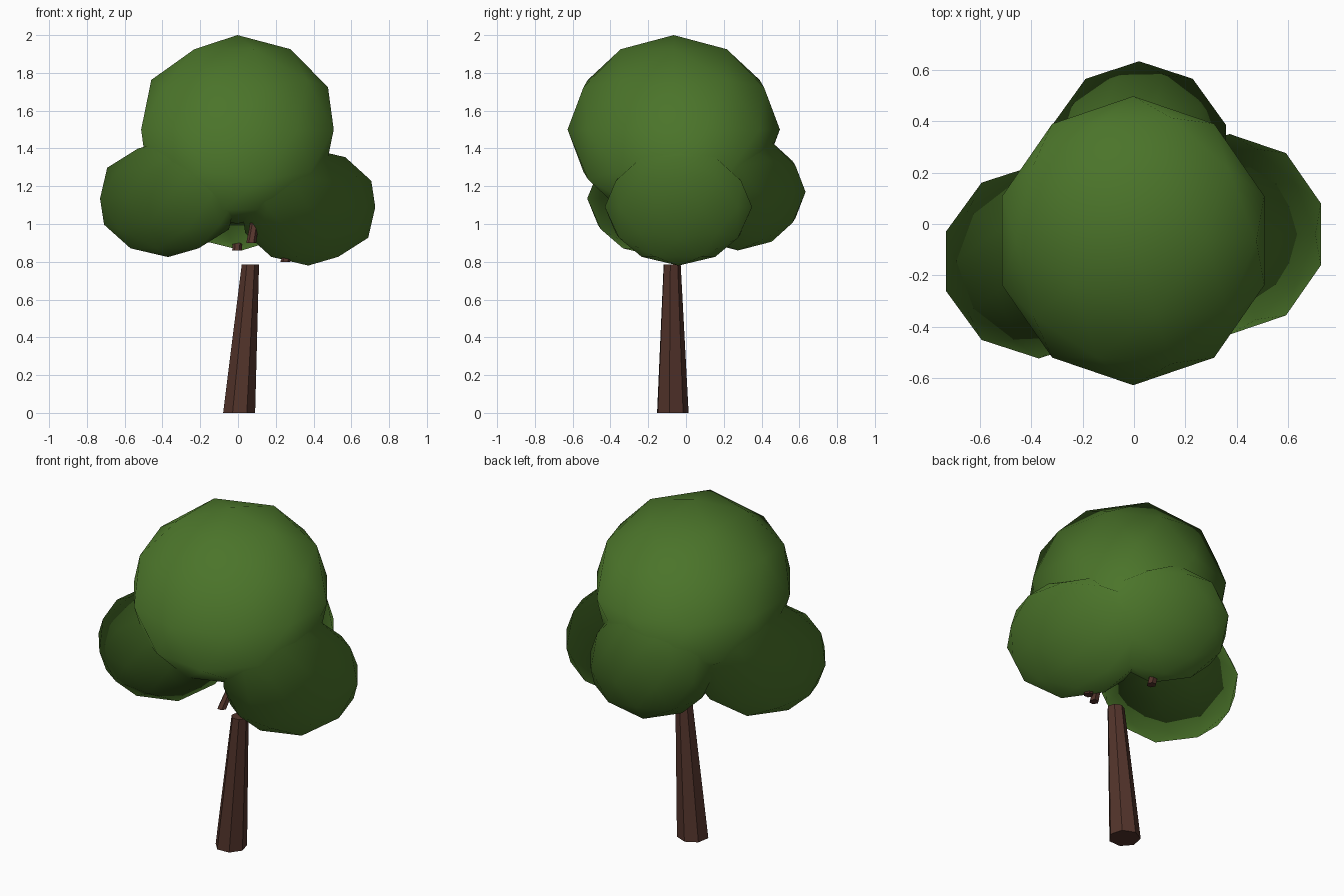
import bpy, bmesh, math
from mathutils import Vector, Matrix

if "Cube" in bpy.data.objects:
    bpy.data.objects.remove(bpy.data.objects["Cube"])


def material(name, rgb):
    m = bpy.data.materials.new(name)
    m.diffuse_color = (*rgb, 1)
    m.use_nodes = True
    m.node_tree.nodes["Principled BSDF"].inputs["Base Color"].default_value = m.diffuse_color
    return m


bark = material("brown bark", (0.085, 0.034, 0.024))
green = material("leaf green", (0.07, 0.175, 0.023))
CROWN = Vector((0, 0, 1.3))   # foliage normals fan out from here


def finish(name, bm, mat):
    me = bpy.data.meshes.new(name)
    bm.to_mesh(me)
    bm.free()
    me.materials.append(mat)
    ob = bpy.data.objects.new(name, me)
    bpy.context.collection.objects.link(ob)
    return ob


def limb(name, a, b, ra, rb, sides, turn=0.0):
    """Tapered flat-sided limb from a to b, with ends cut level."""
    bm = bmesh.new()
    rings = []
    for c, r in ((a, ra), (b, rb)):
        rings.append([bm.verts.new((c[0] + r * math.cos(turn + i * math.tau / sides),
                                    c[1] + r * math.sin(turn + i * math.tau / sides),
                                    c[2])) for i in range(sides)])
    lo, hi = rings
    for i in range(sides):
        j = (i + 1) % sides
        bm.faces.new((lo[i], lo[j], hi[j], hi[i]))
    bm.faces.new(lo[::-1])
    bm.faces.new(hi)
    return finish(name, bm, bark)


def foliage(name, centre, radii):
    """Low-poly leaf ball, smoothly shaded as part of one round crown."""
    bm = bmesh.new()
    bmesh.ops.create_icosphere(bm, subdivisions=2, radius=1,
                               matrix=Matrix.Translation(centre) @ Matrix.Diagonal((*radii, 1)))
    for f in bm.faces:
        f.smooth = True
    ob = finish(name, bm, green)
    me = ob.data
    me.normals_split_custom_set_from_vertices(
        [tuple((v.co - CROWN).normalized()) for v in me.vertices])
    return ob


# trunk, leaning slightly to the right
limb("trunk", (0.005, -0.073, 0), (0.065, -0.075, 0.785), 0.087, 0.047, 7, math.radians(-10))

# short branches under the leaves
limb("front_branch", (0.07, -0.25, 0.90), (0.12, -0.08, 1.20), 0.026, 0.018, 6)
limb("back_branch", (-0.005, 0.14, 0.86), (0.01, 0.25, 1.10), 0.026, 0.018, 6)
limb("right_branch", (0.25, -0.08, 0.80), (0.34, -0.05, 1.05), 0.026, 0.018, 6)

# leaf balls
foliage("top_foliage", (-0.003, -0.065, 1.50), (0.536, 0.562, 0.50))
foliage("left_foliage", (-0.37, -0.145, 1.135), (0.379, 0.378, 0.31))
foliage("right_foliage", (0.372, -0.04, 1.09), (0.373, 0.39, 0.31))
foliage("back_foliage", (0.02, 0.275, 1.17), (0.355, 0.358, 0.31))
